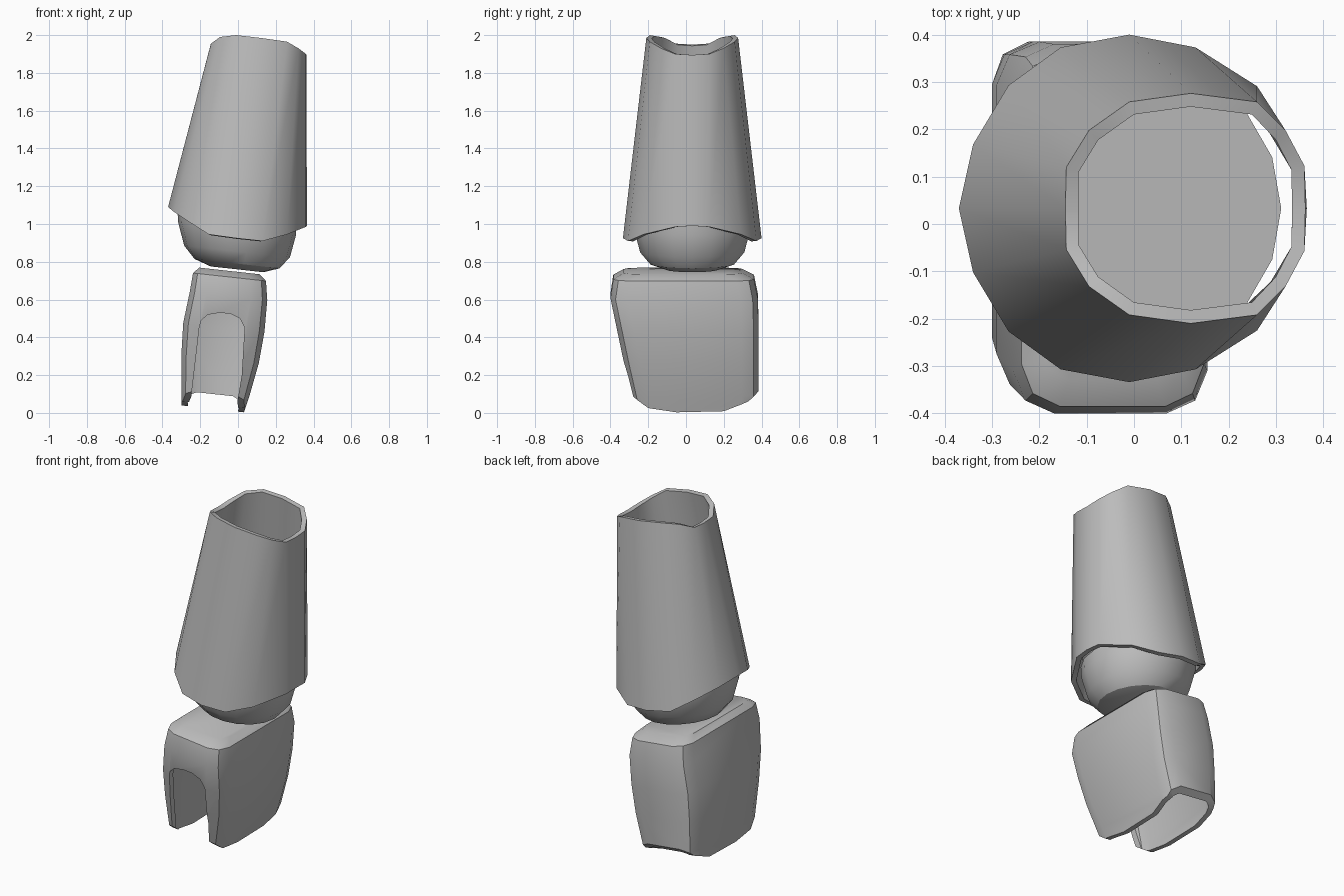
import bpy
import bmesh
from math import cos, sin, pi, radians

if "Cube" in bpy.data.objects:
    bpy.data.objects.remove(bpy.data.objects["Cube"], do_unlink=True)

grey = bpy.data.materials.new("light grey")
grey.use_nodes = True
grey.diffuse_color = (0.5, 0.5, 0.5, 1)
grey.node_tree.nodes["Principled BSDF"].inputs["Base Color"].default_value = (0.5, 0.5, 0.5, 1)

TILT = 0.11     # the wrist and hand lean down towards +x
MID_Y = 0.033   # centre line of the sleeve and wrist


def tilted(x, y, z):
    return (x, y, z - TILT * (x + 0.05))


def loft(name, rings, cap_bottom=False, cap_top=False):
    """Skin counter-clockwise rings, listed from bottom to top."""
    bm = bmesh.new()
    loops = [[bm.verts.new(p) for p in ring] for ring in rings]
    n = len(loops[0])
    for low, high in zip(loops, loops[1:]):
        for i in range(n):
            j = (i + 1) % n
            bm.faces.new((low[i], low[j], high[j], high[i]))
    if cap_bottom:
        bm.faces.new(loops[0][::-1])
    if cap_top:
        bm.faces.new(loops[-1])
    bmesh.ops.recalc_face_normals(bm, faces=bm.faces) if cap_bottom and cap_top else None
    mesh = bpy.data.meshes.new(name)
    bm.to_mesh(mesh)
    bm.free()
    mesh.materials.append(grey)
    obj = bpy.data.objects.new(name, mesh)
    bpy.context.collection.objects.link(obj)
    return obj


def activate(obj):
    bpy.ops.object.select_all(action='DESELECT')
    obj.select_set(True)
    bpy.context.view_layer.objects.active = obj


def thicken(obj, thickness):
    activate(obj)
    mod = obj.modifiers.new("wall", 'SOLIDIFY')
    mod.thickness = thickness
    mod.offset = -1
    mod.use_even_offset = True
    bpy.ops.object.modifier_apply(modifier=mod.name)


def boolean(obj, cutter, operation):
    activate(obj)
    mod = obj.modifiers.new("cut", 'BOOLEAN')
    mod.operation = operation
    mod.solver = 'EXACT'
    mod.object = cutter
    bpy.ops.object.modifier_apply(modifier=mod.name)
    bpy.data.objects.remove(cutter, do_unlink=True)


def smooth(obj, angle):
    activate(obj)
    bpy.ops.object.shade_smooth_by_angle(angle=radians(angle))


def mirrored_ring(half):
    """Complete a half ring, given as (x, y offset, z) from -x round to +x."""
    back = [(x, MID_Y + y, z) for x, y, z in half]
    front = [(x, MID_Y - y, z) for x, y, z in half[1:-1]]
    return back[::-1] + front


# Forearm sleeve: tapered hollow tube with wavy rims
cuff = [(-.37, 0, 1.09), (-.34, .135, 1.065), (-.265, .26, 1.015),
        (-.155, .34, .945), (-.01, .367, .925), (.13, .34, .91),
        (.26, .258, .945), (.36, .09, .985), (.365, 0, .99)]
collar = [(-.145, 0, 1.95), (-.143, .087, 1.955), (-.095, .165, 1.99),
          (-.01, .225, 2.0), (.12, .243, 1.985), (.26, .225, 1.965),
          (.32, .165, 1.93), (.36, .09, 1.90), (.362, 0, 1.895)]
sleeve = loft("forearm_sleeve", [mirrored_ring(cuff), mirrored_ring(collar)])
thicken(sleeve, 0.028)
smooth(sleeve, 30)

# Wrist: faceted bowl with a flat top
profile = [(.14, .765), (.225, .795), (.28, .86), (.312, .98), (.316, 1.05)]
SIDES = 18
wrist = loft("wrist_bowl",
             [[tilted(r * cos(2 * pi * i / SIDES) - .005,
                      r * sin(2 * pi * i / SIDES) + MID_Y, z) for i in range(SIDES)]
              for r, z in profile], True, True)
smooth(wrist, 30)


# Hand guard: hollow chamfered box, open below
def hand_ring(z, cx, half, front, back):
    c, d = half * 0.42, 0.09
    e = c * 0.3
    right, left = cx + half, cx - half
    pts = [(right, front + d), (right, back - d), (right - e, back - d * .3),
           (right - c, back), (left + c, back), (left + e, back - d * .3),
           (left, back - d), (left, front + d), (left + e, front + d * .3),
           (left + c, front), (right - c, front), (right - e, front + d * .3)]
    return [tilted(x, y, z) for x, y in pts]


hand = loft("hand_guard", [
    hand_ring(-.1, -.15, .145, -.25, .385),
    hand_ring(.1, -.12, .18, -.29, .385),
    hand_ring(.28, -.095, .205, -.33, .385),
    hand_ring(.45, -.075, .215, -.365, .385),
    hand_ring(.62, -.05, .205, -.4, .38),
    hand_ring(.72, -.045, .193, -.385, .36),
    hand_ring(.752, -.045, .16, -.33, .3)], cap_top=True)
thicken(hand, 0.032)

# Rounded lower edge of the hand guard
edge = [(-.6, 1), (-.6, .6), (-.29, .1), (-.2, .035), (-.05, .012),
        (.2, .018), (.33, .07), (.385, .12), (.6, .3), (.6, 1)]
trim = loft("edge_trim", [[tilted(x, y, z) for y, z in edge] for x in (-.6, .6)],
            True, True)
boolean(hand, trim, 'INTERSECT')

# Arched finger opening in the front wall
arch = [(-.27, -.1), (-.24, .15), (-.205, .45), (-.195, .49), (-.16, .52), (-.1, .53),
        (-.04, .525), (.01, .5), (.035, .45), (.02, .2), (-.03, -.1)]
opening = loft("arch_cutter", [[(x, y, z) for x, z in arch] for y in (-.6, -.1)],
               True, True)
boolean(hand, opening, 'DIFFERENCE')
smooth(hand, 32)
